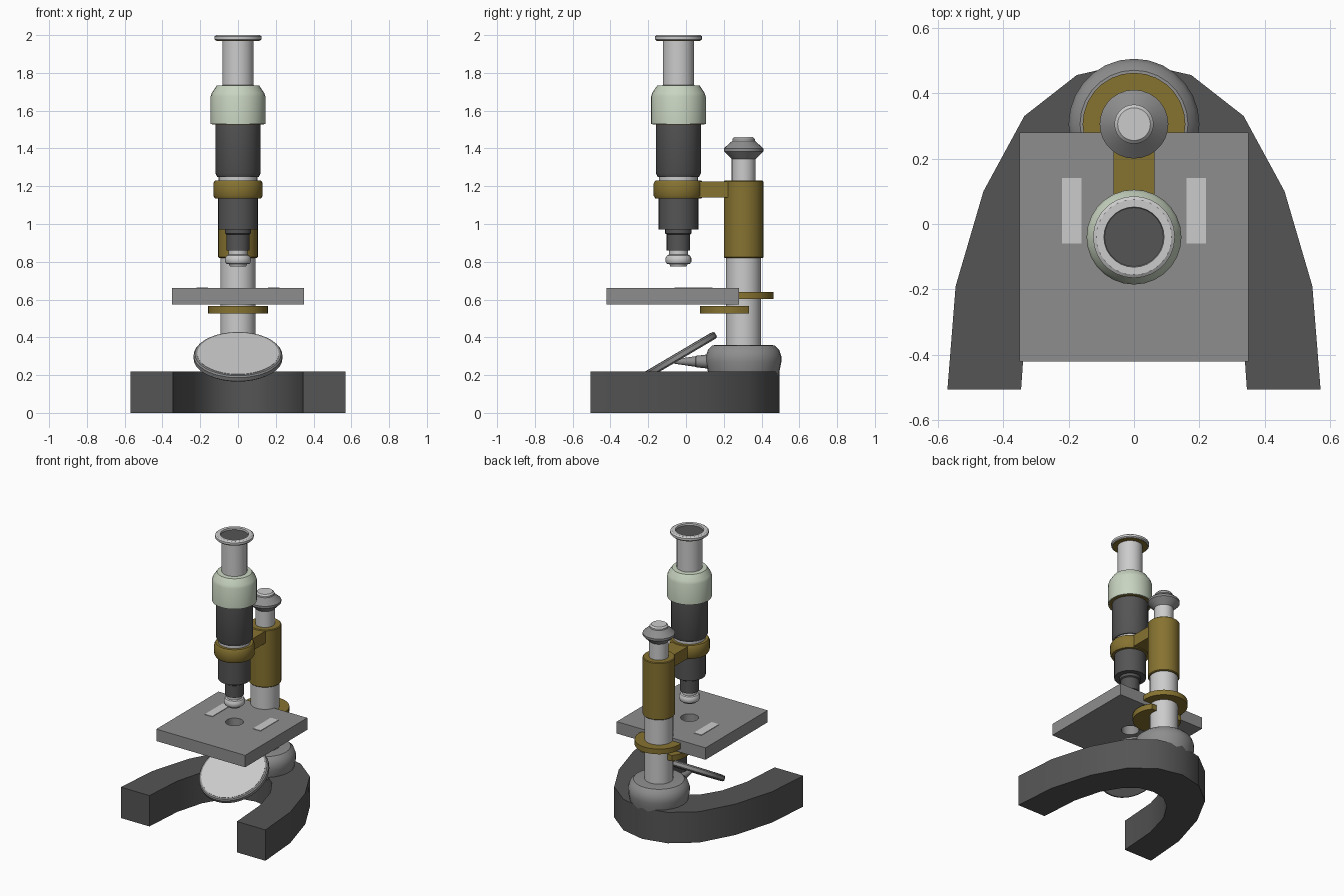
import bpy, bmesh
from math import sin, cos, pi, radians
from mathutils import Matrix

if "Cube" in bpy.data.objects:
    bpy.data.objects.remove(bpy.data.objects["Cube"])


def mat(name, r, g, b):
    m = bpy.data.materials.new(name)
    m.diffuse_color = (r, g, b, 1)
    m.use_nodes = True
    m.node_tree.nodes["Principled BSDF"].inputs["Base Color"].default_value = m.diffuse_color
    return m


DARK = mat("dark_metal", .09, .09, .09)
MID = mat("mid_metal", .27, .27, .27)
LIGHT = mat("light_metal", .58, .58, .58)
BRASS = mat("brass", .24, .17, .03)
PALE = mat("pale_enamel", .58, .66, .53)


def finish(bm, name, m, matrix=None):
    """Clean up, keep creases over 35 degrees sharp, and make the object."""
    bmesh.ops.recalc_face_normals(bm, faces=bm.faces)
    for f in bm.faces:
        f.smooth = True
    for e in bm.edges:
        e.smooth = len(e.link_faces) == 2 and e.calc_face_angle() < radians(35)
    if matrix:
        bm.transform(matrix)
    me = bpy.data.meshes.new(name)
    bm.to_mesh(me)
    bm.free()
    me.materials.append(m)
    ob = bpy.data.objects.new(name, me)
    bpy.context.collection.objects.link(ob)
    return ob


def lathe(name, profile, m, y=0, matrix=None, n=28):
    """Closed turned part from (radius, height) points."""
    bm = bmesh.new()
    rings = [[bm.verts.new((r * cos(2 * pi * i / n), r * sin(2 * pi * i / n), z))
              for i in range(n)] for r, z in profile]
    for a, b in zip(rings, rings[1:]):
        for i in range(n):
            j = (i + 1) % n
            bm.faces.new((a[i], a[j], b[j], b[i]))
    bm.faces.new(rings[0])
    bm.faces.new(rings[-1])
    return finish(bm, name, m, matrix or Matrix.Translation((0, y, 0)))


def plate(name, loops, z0, z1, m):
    """Flat outline (later loops are holes) extruded from z0 to z1."""
    bm = bmesh.new()
    edges = []
    for loop in loops:
        vs = [bm.verts.new((x, y, z0)) for x, y in loop]
        edges += [bm.edges.new((vs[i - 1], vs[i])) for i in range(len(vs))]
    bmesh.ops.triangle_fill(bm, use_beauty=True, edges=edges)
    res = bmesh.ops.extrude_face_region(bm, geom=bm.faces[:], use_keep_orig=True)
    vs = [v for v in res["geom"] if isinstance(v, bmesh.types.BMVert)]
    bmesh.ops.translate(bm, verts=vs, vec=(0, 0, z1 - z0))
    return finish(bm, name, m)


def rect(x0, x1, y0, y1):
    return [(x0, y0), (x1, y0), (x1, y1), (x0, y1)]


def circle(r, y, n=28):
    return [(r * cos(2 * pi * i / n), y + r * sin(2 * pi * i / n)) for i in range(n)]


def mirrored(half):
    """Left half ending on x = 0, completed on the right."""
    return half + [(-x, y) for x, y in reversed(half[:-1])]


TUBE, PILLAR = -.04, .305

# Horseshoe foot
outer = mirrored([(-.57, -.505), (-.545, -.19), (-.46, .1), (-.335, .33), (-.175, .455), (0, .495)])
inner = mirrored([(-.345, -.505), (-.325, -.22), (-.27, -.02), (-.19, .11), (-.1, .18), (0, .2)])
plate("horseshoe_base", [outer + inner[::-1]], 0, .22, DARK)

# Pillar with its boss, sleeve and focus knob
lathe("pillar_boss", [(.185, .2), (.192, .23), (.2, .27), (.2, .3), (.188, .335), (.165, .357),
                      (.14, .36)], MID, PILLAR)
lathe("pillar", [(.093, .34), (.093, .84)], LIGHT, PILLAR)
lathe("pillar_sleeve", [(.1, .82), (.105, .825), (.105, 1.225), (.1, 1.23)], BRASS, PILLAR)
lathe("focus_stem", [(.063, 1.22), (.063, 1.36)], LIGHT, PILLAR)
lathe("focus_knob", [(.06, 1.34), (.105, 1.385), (.105, 1.4), (.06, 1.44)], MID, PILLAR)
lathe("focus_cap", [(.06, 1.43), (.06, 1.45), (.05, 1.46)], LIGHT, PILLAR)

# Arm and ring holding the tube
plate("tube_arm", [rect(-.063, .063, .05, .25)], 1.14, 1.225, BRASS)
lathe("tube_ring", [(.122, 1.135), (.131, 1.15), (.131, 1.215), (.122, 1.23)], BRASS, TUBE)

# Body tube, from the objective up to the eyepiece
lathe("objective_tip", [(.043, .775), (.048, .787), (.062, .79), (.068, .8), (.068, .82),
                        (.06, .834), (.05, .838), (.05, .87)], LIGHT, TUBE)
lathe("objective_barrel", [(.062, .86), (.062, .945), (.07, .95), (.07, .98)], DARK, TUBE)
lathe("lower_tube", [(.105, .97), (.105, 1.16)], DARK, TUBE)
lathe("tube_band", [(.103, 1.2), (.103, 1.255)], LIGHT, TUBE)
lathe("upper_tube", [(.11, 1.25), (.12, 1.27), (.12, 1.54)], DARK, TUBE)
lathe("hood_rim", [(.138, 1.527), (.138, 1.54)], BRASS, TUBE)
lathe("tube_hood", [(.145, 1.53), (.145, 1.675), (.138, 1.695), (.113, 1.732), (.08, 1.735)], PALE, TUBE)
lathe("eyepiece_tube", [(.083, 1.72), (.083, 1.98)], LIGHT, TUBE)
lathe("eyepiece_rim", [(.115, 1.969), (.115, 1.98)], BRASS, TUBE)
lathe("eyepiece_flange", [(.118, 1.972), (.125, 1.978), (.125, 1.993), (.115, 2), (.092, 2),
                          (.09, 1.985)], LIGHT, TUBE)
lathe("eyepiece_lens", [(.09, 1.98), (.09, 1.988)], DARK, TUBE)

# Stage with light hole, slide clips and brass collars
plate("stage", [rect(-.35, .35, -.42, .28), circle(.058, TUBE)], .575, .66, MID)
for side, x in (("left", -.19), ("right", .19)):
    plate(side + "_slide_clip", [rect(x - .03, x + .03, -.06, .14)], .655, .664, LIGHT)
lathe("stage_collar", [(.157, .603), (.157, .64)], BRASS, PILLAR)
plate("stage_bracket", [[(x, min(y, .335)) for x, y in circle(.16, .235) if y < .36]],
      .525, .566, BRASS)

# Tilted mirror on a tapered stalk
tilt = Matrix.Translation((0, -.045, .297)) @ Matrix.Rotation(radians(30.5), 4, 'X')
lathe("mirror_frame", [(.225, -.02), (.235, -.012), (.235, .01), (.228, .018), (.215, .018)],
      MID, matrix=tilt, n=36)
lathe("mirror_glass", [(.216, .01), (.216, .02)], LIGHT, matrix=tilt, n=36)
along_y = Matrix.Translation((0, 0, .272)) @ Matrix.Rotation(radians(-90), 4, 'X')
lathe("mirror_stalk", [(.012, -.06), (.028, .05), (.03, .052), (.038, .12), (.038, .15)],
      MID, matrix=along_y, n=16)
